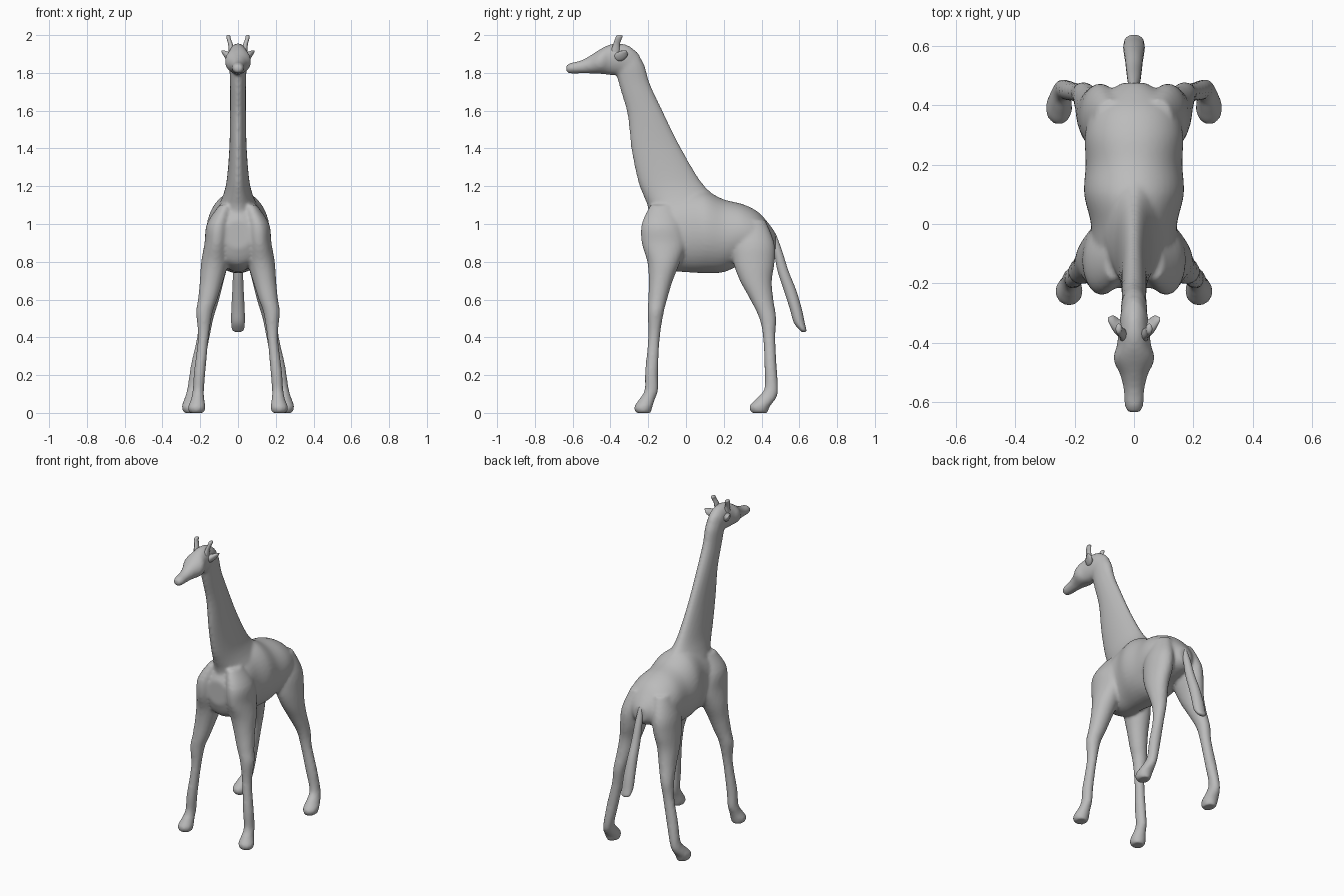
import bpy
import bmesh
from math import cos, sin, pi

cube = bpy.data.objects.get("Cube")
if cube:
    bpy.data.objects.remove(cube)

# One plain grey material
grey = bpy.data.materials.new("grey")
grey.use_nodes = True
colour = (0.5, 0.5, 0.5, 1)
grey.diffuse_color = colour
bsdf = grey.node_tree.nodes["Principled BSDF"]
bsdf.inputs["Base Color"].default_value = colour
bsdf.inputs["Roughness"].default_value = 0.8


def smooth_stations(stations, steps=4):
    """Catmull-Rom interpolation between the given cross-sections."""
    result = []
    last = len(stations) - 1
    for i in range(last):
        a, b = stations[max(i - 1, 0)], stations[i]
        c, d = stations[i + 1], stations[min(i + 2, last)]
        for k in range(steps):
            t = k / steps
            result.append([
                0.5 * (2 * q + (r - p) * t + (2 * p - 5 * q + 4 * r - s) * t * t
                       + (3 * q - p - 3 * r + s) * t ** 3)
                for p, q, r, s in zip(a, b, c, d)])
    result.append(stations[last])
    return result


def loft(bm, axis, stations, side=1, sides=24):
    """Elliptical loft along an axis; each station is position, then the
    low and high limits on the other two axes in x, y, z order."""
    u, v = [k for k in range(3) if k != axis]
    rings = []
    for pos, u0, u1, v0, v1 in smooth_stations(stations):
        ring = []
        for k in range(sides):
            angle = 2 * pi * k / sides
            co = [0, 0, 0]
            co[axis] = pos
            co[u] = (u0 + u1) / 2 + (u1 - u0) / 2 * cos(angle)
            co[v] = (v0 + v1) / 2 + (v1 - v0) / 2 * sin(angle)
            co[0] *= side
            ring.append(bm.verts.new(co))
        rings.append(ring)
    for r, s in zip(rings, rings[1:]):
        for k in range(sides):
            n = (k + 1) % sides
            bm.faces.new((r[k], r[n], s[n], s[k]))
    bm.faces.new(rings[0])
    bm.faces.new(rings[-1])


def finish(bm, name, fuse=False):
    bmesh.ops.recalc_face_normals(bm, faces=bm.faces)
    mesh = bpy.data.meshes.new(name)
    bm.to_mesh(mesh)
    bm.free()
    mesh.materials.append(grey)
    obj = bpy.data.objects.new(name, mesh)
    bpy.context.collection.objects.link(obj)
    if fuse:
        remesh = obj.modifiers.new("fuse", "REMESH")
        remesh.mode = "VOXEL"
        remesh.voxel_size = 0.01
        remesh.use_smooth_shade = True
        soften = obj.modifiers.new("soften", "SMOOTH")
        soften.factor = 0.5
        soften.iterations = 5
    bpy.ops.object.select_all(action="DESELECT")
    obj.select_set(True)
    bpy.context.view_layer.objects.active = obj
    bpy.ops.object.shade_smooth_by_angle(angle=1.0)
    return obj


def centred(rows):
    """Turn (position, half width, low, high) into full stations."""
    return [(p, -w, w, lo, hi) for p, w, lo, hi in rows]


X, Y, Z = range(3)

# Trunk, from chest to rump
torso = centred([
    (-.215, .07, .87, 1.02), (-.18, .125, .79, 1.08), (-.1, .145, .755, 1.13),
    (0, .145, .745, 1.17), (.1, .168, .74, 1.175), (.2, .163, .745, 1.13),
    (.3, .165, .79, 1.105), (.38, .145, .81, 1.065), (.44, .095, .83, 1.0),
    (.475, .04, .86, .95)])

# Neck, deep at the withers and slim under the head
neck = centred([
    (.98, .13, -.2, .27), (1.08, .11, -.2, .22), (1.15, .08, -.225, .15),
    (1.23, .06, -.255, .075), (1.4, .046, -.29, -.025),
    (1.58, .042, -.31, -.115), (1.74, .042, -.355, -.19),
    (1.84, .045, -.375, -.22), (1.91, .035, -.36, -.26)])

# Head, from muzzle to nape
head = centred([
    (-.635, .018, 1.808, 1.838), (-.615, .031, 1.797, 1.852),
    (-.56, .035, 1.797, 1.865), (-.51, .046, 1.797, 1.89),
    (-.455, .07, 1.795, 1.925), (-.41, .058, 1.79, 1.948),
    (-.36, .052, 1.79, 1.957), (-.3, .045, 1.8, 1.942),
    (-.245, .025, 1.82, 1.895)])

# Legs, from shoulder or hip down to the hoof
front_leg = [
    (1.1, .03, .1, -.19, -.06), (1.0, .04, .165, -.235, -.02),
    (.9, .045, .177, -.235, .0), (.8, .05, .195, -.205, -.03),
    (.7, .078, .202, -.197, -.07), (.6, .11, .212, -.2, -.1),
    (.53, .135, .222, -.202, -.118), (.4, .155, .212, -.2, -.138),
    (.22, .172, .233, -.217, -.148), (.12, .18, .24, -.22, -.148),
    (.07, .178, .25, -.25, -.165), (.03, .172, .265, -.275, -.178),
    (0, .18, .258, -.265, -.185)]
rear_leg = [
    (1.02, .03, .13, .28, .42), (.9, .04, .175, .25, .468),
    (.8, .05, .188, .25, .47), (.7, .075, .195, .285, .455),
    (.6, .1, .2, .34, .463), (.5, .13, .208, .388, .478),
    (.4, .15, .217, .408, .473), (.25, .18, .25, .415, .48),
    (.13, .208, .268, .415, .488), (.08, .212, .282, .375, .478),
    (.035, .208, .298, .335, .445), (0, .216, .288, .345, .432)]

bm = bmesh.new()
loft(bm, Y, torso, sides=40)
loft(bm, Z, neck, sides=32)
loft(bm, Y, head)
for side in (-1, 1):
    loft(bm, Z, front_leg, side)
    loft(bm, Z, rear_leg, side)
finish(bm, "body", fuse=True)

# Tail with a heavier tuft
bm = bmesh.new()
loft(bm, Z, centred([
    (.95, .015, .43, .475), (.86, .022, .463, .508), (.75, .026, .485, .543),
    (.65, .03, .518, .583), (.55, .035, .55, .613), (.48, .036, .57, .628),
    (.44, .03, .6, .637), (.428, .012, .615, .632)]))
finish(bm, "tail")

# Horns and ears
horn = [(1.91, .018, .05, -.4, -.35), (1.95, .027, .052, -.387, -.35),
        (1.98, .038, .06, -.376, -.34), (1.994, .04, .062, -.37, -.335),
        (2.0, .046, .057, -.362, -.343)]
ear = [(.025, -.385, -.335, 1.87, 1.91), (.05, -.38, -.32, 1.862, 1.912),
       (.07, -.36, -.308, 1.88, 1.918), (.087, -.328, -.315, 1.91, 1.92)]
for word, side in (("right", -1), ("left", 1)):
    for part, axis, rows in (("horn", Z, horn), ("ear", X, ear)):
        bm = bmesh.new()
        loft(bm, axis, rows, side, sides=14)
        finish(bm, word + "_" + part)
